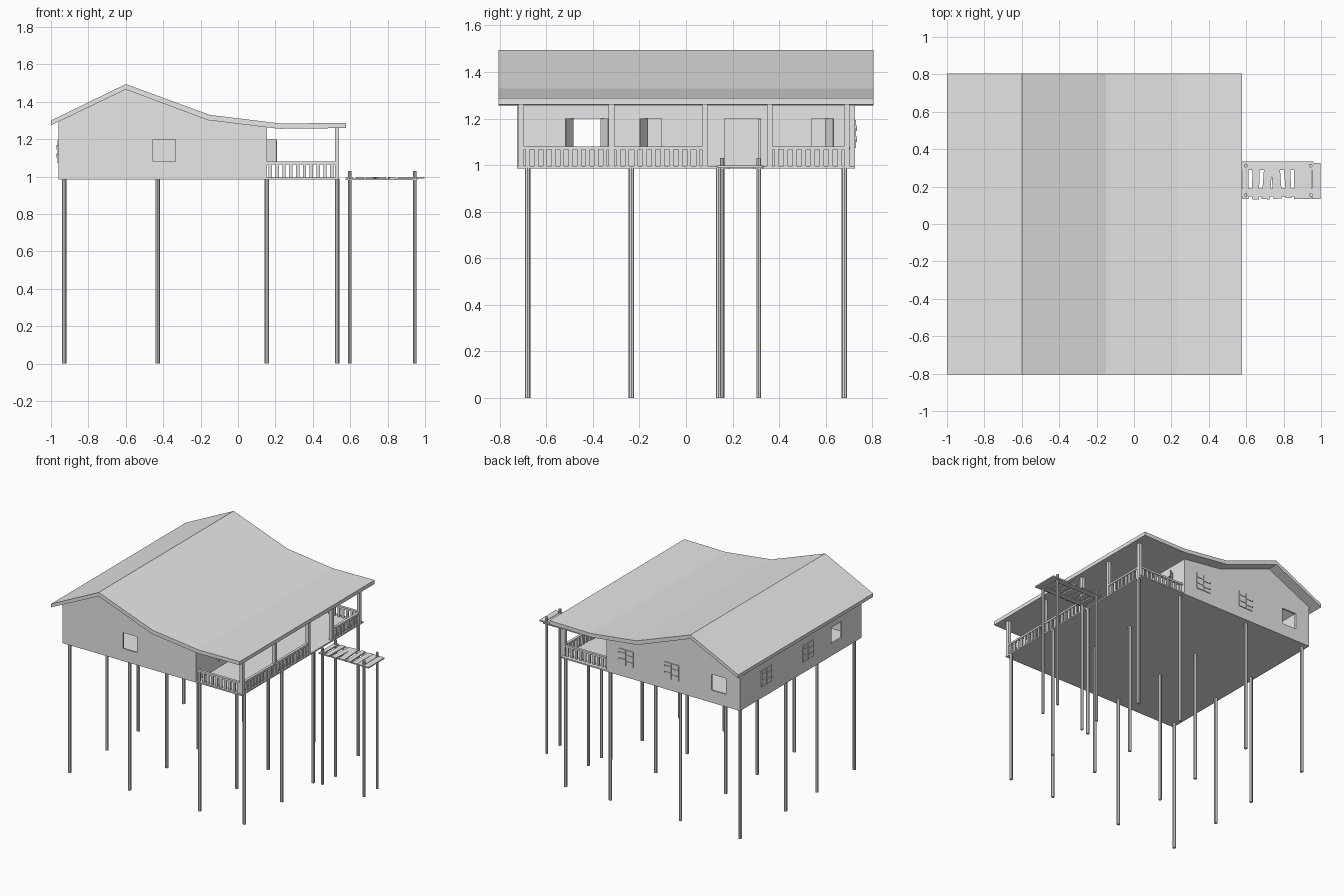
import bpy, bmesh, math, random
from mathutils import Vector, Matrix

if "Cube" in bpy.data.objects:
    bpy.data.objects.remove(bpy.data.objects["Cube"])

random.seed(4)
grey = bpy.data.materials.new("weathered grey")
grey.diffuse_color = (0.8, 0.8, 0.8, 1)
grey.use_nodes = True
grey.node_tree.nodes["Principled BSDF"].inputs["Base Color"].default_value = grey.diffuse_color


def finish(name, bm):
    bmesh.ops.recalc_face_normals(bm, faces=bm.faces)
    me = bpy.data.meshes.new(name)
    bm.to_mesh(me)
    bm.free()
    me.materials.append(grey)
    ob = bpy.data.objects.new(name, me)
    bpy.context.collection.objects.link(ob)
    return ob


def add_box(bm, x0, x1, y0, y1, z0, z1, turn=0):
    mid = Vector(((x0 + x1) / 2, (y0 + y1) / 2, (z0 + z1) / 2))
    mat = (Matrix.Translation(mid) @ Matrix.Rotation(turn, 4, 'Z')
           @ Matrix.Diagonal((x1 - x0, y1 - y0, z1 - z0, 1)))
    bmesh.ops.create_cube(bm, size=1, matrix=mat)


def boxes(name, items):
    bm = bmesh.new()
    for it in items:
        add_box(bm, *it)
    return finish(name, bm)


def add_pole(bm, x, y, z0, z1, r):
    bmesh.ops.create_cone(bm, cap_ends=True, segments=8, radius1=r, radius2=r,
                          depth=z1 - z0,
                          matrix=Matrix.Translation((x, y, (z0 + z1) / 2)))


def prism(name, profile, y0, y1):
    bm = bmesh.new()
    f = bm.faces.new([bm.verts.new((x, y0, z)) for x, z in profile])
    ext = bmesh.ops.extrude_face_region(bm, geom=[f])["geom"]
    bmesh.ops.translate(bm, vec=(0, y1 - y0, 0),
                        verts=[v for v in ext if isinstance(v, bmesh.types.BMVert)])
    return finish(name, bm)


def cut(target, cutter):
    cutter.hide_render = True
    cutter.hide_viewport = True
    mod = target.modifiers.new("cut", 'BOOLEAN')
    mod.operation = 'DIFFERENCE'
    mod.solver = 'EXACT'
    mod.object = cutter


# Roof slab: ridge, long sagging slope, flat porch eave
under = [(-1, 1.275), (-0.6, 1.466), (-0.16, 1.302), (0.22, 1.256), (0.578, 1.26)]
over = [(-1, 1.30), (-0.6, 1.495), (-0.15, 1.33), (0.23, 1.284), (0.578, 1.288)]
prism("roof", under + over[::-1], -0.805, 0.805)

# Floor slab for house and porch
boxes("floor", [(-0.96, 0.54, -0.725, 0.725, 0.986, 0.996)])

# Hollow house body following the roof line
T = 0.012
walls = prism("walls", [(-0.96, 0.992), (-0.96, 1.297), (-0.6, 1.47), (-0.16, 1.306),
                        (0.155, 1.267), (0.155, 0.992)], -0.725, 0.725)
room = prism("room_cutter", [(-0.96 + T, 0.98), (-0.96 + T, 1.5), (0.155 - T, 1.5),
                             (0.155 - T, 0.98)], -0.725 + T, 0.725 - T)
cut(walls, room)

# Window and door openings
Z0, Z1 = 1.08, 1.20
openings = [(0.1, 0.2, y, y + 0.12, Z0, Z1) for y in (-0.485, -0.165, 0.48)]
openings += [(0.1, 0.2, 0.165, 0.32, 0.997, 1.20),
             (-1, -0.9, -0.485, -0.365, Z0, Z1),
             (-0.455, -0.335, -0.8, -0.68, Z0, Z1),
             (-0.84, -0.72, 0.68, 0.8, Z0, Z1)]
cut(walls, boxes("opening_cutter", openings))

# Door swung into the room
boxes("door", [(-0.005, 0.145, 0.312, 0.320, 0.997, 1.198)])


def porch_shutter(hinge, side, is_open):
    """Half-width shutter; side is +1 or -1 away from the opening."""
    bm = bmesh.new()
    if is_open:
        ang = math.atan2(side * 0.033, 0.05)
        add_box(bm, 0, 0.06, -0.003, 0.003, Z0, Z1)
        bmesh.ops.rotate(bm, verts=bm.verts, cent=(0, 0, 0),
                         matrix=Matrix.Rotation(ang, 3, 'Z'))
        bmesh.ops.translate(bm, verts=bm.verts, vec=(0.157, hinge, 0))
    else:
        a, b = sorted((hinge, hinge - side * 0.06))
        add_box(bm, 0.15, 0.158, a, b, Z0, Z1)
    finish("porch_shutter", bm)


for y, left_open, right_open in ((-0.485, True, True), (-0.165, True, False),
                                 (0.48, False, True)):
    porch_shutter(y, -1, left_open)
    porch_shutter(y + 0.12, 1, right_open)


def closed_shutters(name, along_x, c):
    """Pair of closed leaves with battens, laid on the back or left wall."""
    items = []
    for s in (-1, 1):
        a, b = sorted((c + s * 0.002, c + s * 0.06))
        items.append((a, b, 0.0, 0.006, 1.073, 1.193))
        for z in (1.105 + s * 0.006, 1.152 + s * 0.006):
            items.append((a, b, 0.005, 0.010, z, z + 0.012))
    if along_x:
        items = [(a, b, 0.725 + d0, 0.725 + d1, z0, z1) for a, b, d0, d1, z0, z1 in items]
    else:
        items = [(-0.96 - d1, -0.96 - d0, a, b, z0, z1) for a, b, d0, d1, z0, z1 in items]
    boxes(name, items)


for x in (-0.01, -0.39):
    closed_shutters("back_shutters", True, x)
for y in (0.415, -0.08):
    closed_shutters("left_shutters", False, y)

# Porch posts
post_y = (-0.708, -0.32, 0.08, 0.36, 0.69)
boxes("porch_posts", [(0.518, 0.54, y - 0.012, y + 0.012, 0.99, 1.262) for y in post_y])


# Railings with evenly spaced balusters
def railing(name, a, b, fixed, along_x):
    parts = [(a, b, 0.010, 1.066, 1.080)]
    n = round((b - a) / 0.037)
    for i in range(n):
        c = a + (i + 0.5) * (b - a) / n
        parts.append((c - 0.009, c + 0.009, 0.005, 0.995, 1.067))
    if along_x:
        boxes(name, [(p, q, fixed - w, fixed + w, z0, z1) for p, q, w, z0, z1 in parts])
    else:
        boxes(name, [(fixed - w, fixed + w, p, q, z0, z1) for p, q, w, z0, z1 in parts])


for i in (0, 1, 3):
    railing("front_railing", post_y[i] + 0.01, post_y[i + 1] - 0.01, 0.529, False)
for y in (-0.708, 0.695):
    railing("side_railing", 0.155, 0.52, y, True)

# Stilts under house and porch
bm = bmesh.new()
for x in (-0.93, -0.43, 0.155, 0.53):
    for y in (-0.68, -0.235, 0.14, 0.68):
        add_pole(bm, x, y, 0, 0.99, 0.012)
finish("stilts", bm)

# Landing stage: poles, stringers and crooked planks
bm = bmesh.new()
for x in (0.597, 0.945):
    for y in (0.155, 0.312):
        add_pole(bm, x, y, 0, 1.03, 0.010)
finish("landing_poles", bm)
boxes("landing_stringers", [(0.575, 0.96, y - 0.022, y + 0.022, 0.983, 0.990)
                            for y in (0.168, 0.312)])
edges = [(0.58, 0.613), (0.632, 0.67), (0.69, 0.733), (0.738, 0.785),
         (0.806, 0.838), (0.856, 0.90), (0.902, 0.948), (0.952, 0.997)]
planks = []
for i, (a, b) in enumerate(edges):
    shift = random.uniform(-0.005, 0.005)
    turn = random.uniform(-0.09, 0.09) if 0 < i < 6 else 0
    planks.append((a, b, 0.136 + shift, 0.33 + shift, 0.989, 0.998, turn))
boxes("landing_planks", planks)
